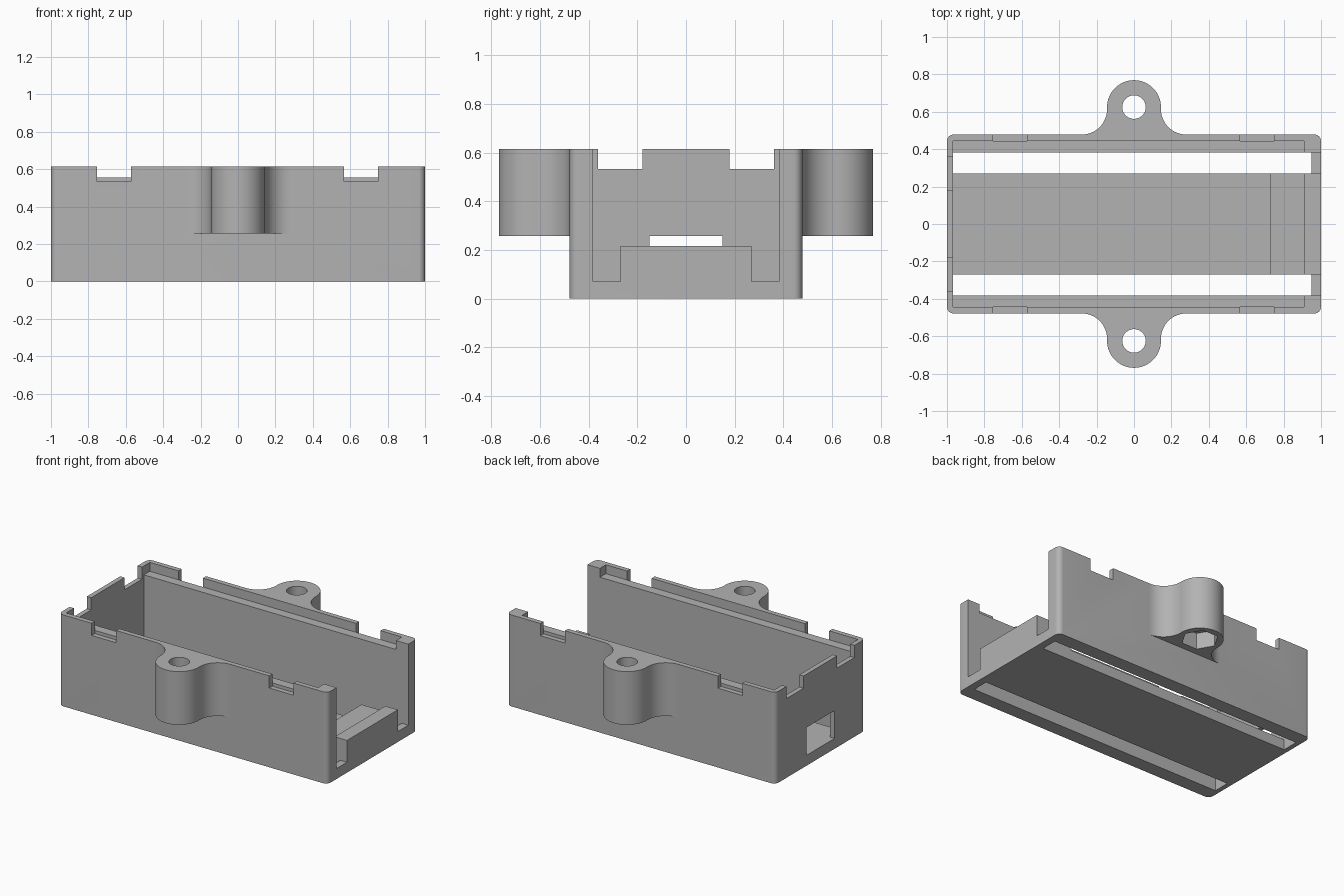
import bpy, bmesh
from math import cos, sin, pi, radians

cube = bpy.data.objects.get("Cube")
if cube:
    bpy.data.objects.remove(cube, do_unlink=True)

grey = bpy.data.materials.new("plain_grey")
grey.use_nodes = True
colour = (0.45, 0.45, 0.45, 1)
grey.diffuse_color = colour
grey.node_tree.nodes["Principled BSDF"].inputs["Base Color"].default_value = colour


def prism(name, outline, z0, z1):
    """Extrude a plan outline from z0 to z1."""
    bm = bmesh.new()
    base = bm.faces.new([bm.verts.new((x, y, z0)) for x, y in outline])
    top = bmesh.ops.extrude_face_region(bm, geom=[base])["geom"]
    bmesh.ops.translate(bm, vec=(0, 0, z1 - z0),
                        verts=[v for v in top if isinstance(v, bmesh.types.BMVert)])
    bmesh.ops.recalc_face_normals(bm, faces=bm.faces)
    mesh = bpy.data.meshes.new(name)
    bm.to_mesh(mesh)
    bm.free()
    mesh.materials.append(grey)
    obj = bpy.data.objects.new(name, mesh)
    bpy.context.collection.objects.link(obj)
    return obj


def box(name, x0, x1, y0, y1, z0, z1):
    return prism(name, [(x0, y0), (x1, y0), (x1, y1), (x0, y1)], z0, z1)


def arc(cx, cy, r, a0, a1, n):
    """Points on an arc, angles in degrees."""
    angles = [radians(a0 + (a1 - a0) * i / n) for i in range(n + 1)]
    return [(cx + r * cos(a), cy + r * sin(a)) for a in angles]


def combine(target, tool, operation="DIFFERENCE"):
    mod = target.modifiers.new("combine", "BOOLEAN")
    mod.operation = operation
    mod.solver = "EXACT"
    mod.object = tool
    bpy.context.view_layer.objects.active = target
    bpy.ops.object.modifier_apply(modifier=mod.name)
    bpy.data.objects.remove(tool, do_unlink=True)


HEIGHT, HALF_Y, FLOOR, INNER = 0.615, 0.478, 0.07, 0.382
LIP, LEDGE, NOTCH, EAR_Z, EAR_Y = 0.445, 0.555, 0.533, 0.257, 0.625

# Outer shell with rounded upright corners
R = 0.035
outline = []
for sx, sy, start in ((1, 1, 0), (-1, 1, 90), (-1, -1, 180), (1, -1, 270)):
    outline += arc(sx * (1 - R), sy * (HALF_Y - R), R, start, start + 90, 8)
case = prism("open_case", outline, 0, HEIGHT)

# Cavity open at one end, and the ledge for a lid
combine(case, box("cavity", -0.968, 1.2, -INNER, INNER, FLOOR, 1))
combine(case, box("ledge_cut", -0.968, 0.908, -LIP, LIP, LEDGE, 1))

# Window in the closed end
combine(case, box("window", -1.1, -0.9, -0.15, 0.15, FLOOR, 0.257))

# Low stop at the open end with a step behind it
combine(case, box("end_stop", 0.908, 1, -0.27, 0.27, 0.03, 0.217), "UNION")
combine(case, box("step", 0.73, 0.92, -0.27, 0.27, 0.03, 0.18), "UNION")

for side in (-1, 1):
    # Long slots through the floor
    y0, y1 = sorted((side * 0.27, side * INNER))
    combine(case, box("slot", -0.968, 0.95, y0, y1, -0.1, 0.3))

    # Notches in the long rims and in the closed end
    y0, y1 = sorted((side * LIP, side * 0.6))
    for x in (-0.663, 0.658):
        combine(case, box("rim_notch", x - 0.091, x + 0.091, y0, y1, NOTCH, 1))
    y = side * 0.27
    combine(case, box("end_notch", -1.1, -0.965, y - 0.092, y + 0.092, NOTCH, 1))

# Screw ears with flared roots, a bolt hole and a hexagonal nut pocket
EAR_R, FLARE = 0.144, 0.136
half = arc(EAR_R + FLARE, HALF_Y + FLARE, FLARE, 270, 180, 14)
rim = arc(0, EAR_Y, EAR_R, 0, 180, 32)
ear_outline = ([(EAR_R + FLARE, HALF_Y - 0.02)] + half + rim
               + [(-x, y) for x, y in reversed(half)]
               + [(-EAR_R - FLARE, HALF_Y - 0.02)])
for side in (-1, 1):
    ear = prism("screw_ear", [(x, side * y) for x, y in ear_outline], EAR_Z, HEIGHT)
    combine(case, ear, "UNION")
    hole = arc(0, side * EAR_Y, 0.063, 0, 360, 32)[:-1]
    combine(case, prism("bolt_hole", hole, 0.1, 1))
    pocket = arc(0, side * EAR_Y, 0.115, 0, 360, 6)[:-1]
    combine(case, prism("nut_pocket", pocket, 0.1, EAR_Z + 0.11))

# Smooth the round parts and keep the edges crisp
bpy.ops.object.select_all(action="DESELECT")
case.select_set(True)
bpy.context.view_layer.objects.active = case
bpy.ops.object.shade_smooth_by_angle(angle=radians(30))
